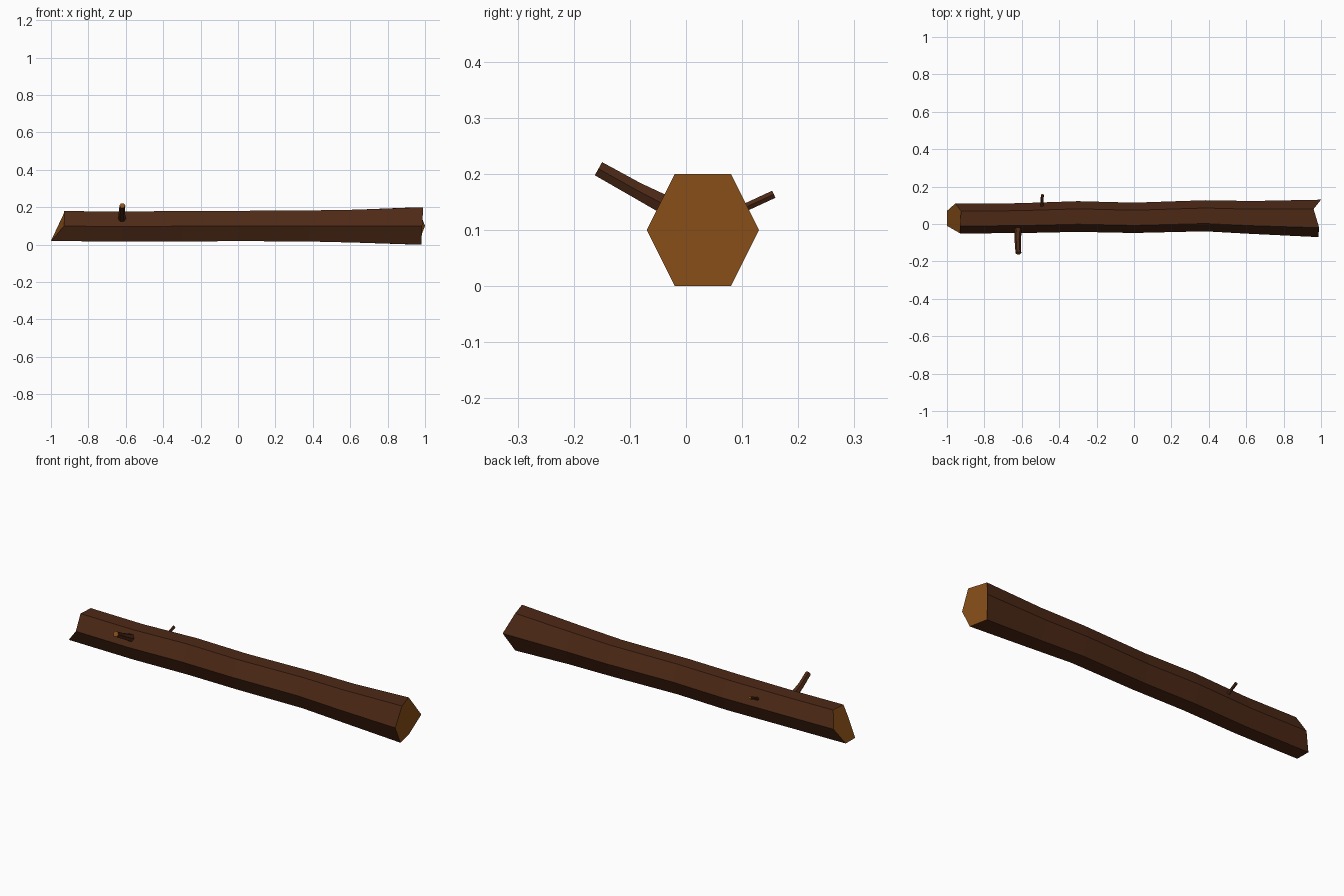
import bpy, bmesh, math
from mathutils import Vector

if "Cube" in bpy.data.objects:
    bpy.data.objects.remove(bpy.data.objects["Cube"])


def material(name, rgb):
    m = bpy.data.materials.new(name)
    m.diffuse_color = (*rgb, 1)
    m.use_nodes = True
    m.node_tree.nodes["Principled BSDF"].inputs["Base Color"].default_value = m.diffuse_color
    return m


bark = material("bark", (0.075, 0.022, 0.008))
wood = material("cut_wood", (0.25, 0.08, 0.01))


def skin(name, rings):
    """Closed flat-faced tube through rings of points, with cut-wood end caps."""
    bm = bmesh.new()
    loops = [[bm.verts.new(p) for p in ring] for ring in rings]
    n = len(loops[0])
    for a, b in zip(loops, loops[1:]):
        for i in range(n):
            j = (i + 1) % n
            bm.faces.new((a[i], a[j], b[j], b[i]))
    for end in (loops[0], loops[-1]):
        bm.faces.new(end).material_index = 1
    bmesh.ops.recalc_face_normals(bm, faces=bm.faces)
    me = bpy.data.meshes.new(name)
    bm.to_mesh(me)
    bm.free()
    me.materials.append(bark)
    me.materials.append(wood)
    ob = bpy.data.objects.new(name, me)
    bpy.context.collection.objects.link(ob)
    return ob


# Six-sided section, counted from the back corner over the top
HEX = [(1, 0), (0.5, 1), (-0.5, 1), (-1, 0), (-0.5, -1), (0.5, -1)]


def log_ring(xs, y, z, r):
    return [(x, y + a * r, z + b * r) for x, (a, b) in zip(xs, HEX)]


# Log: slanted cut on the left, ragged cut on the right, gently wavy between
log_rings = [log_ring((-0.955, -0.925, -0.93, -0.93, -1.0, -1.0), 0.03, 0.10, 0.08)]
for x, y, z, r in [(-0.62, 0.031, 0.096, 0.080), (-0.30, 0.040, 0.099, 0.082),
                   (0.0, 0.033, 0.100, 0.081), (0.38, 0.044, 0.100, 0.083),
                   (0.63, 0.035, 0.099, 0.088)]:
    log_rings.append(log_ring([x] * 6, y, z, r))
log_rings.append(log_ring((1.0, 0.96, 0.99, 0.985, 0.98, 0.96), 0.03, 0.10, 0.10))
skin("log", log_rings)


def branch(name, path, radii):
    pts = [Vector(p) for p in path]
    rings = []
    for i, (p, r) in enumerate(zip(pts, radii)):
        d = (pts[min(i + 1, len(pts) - 1)] - pts[max(i - 1, 0)]).normalized()
        side = Vector((1, 0, 0))
        up = d.cross(side).normalized()
        rings.append([p + side * r * math.cos(k * math.pi / 3)
                      + up * r * math.sin(k * math.pi / 3) for k in range(6)])
    skin(name, rings)


# Broken side twigs
branch("front_twig", [(-0.62, -0.015, 0.133), (-0.62, -0.044, 0.148),
                      (-0.622, -0.088, 0.171), (-0.618, -0.156, 0.209)],
       [0.022, 0.019, 0.0165, 0.0155])
branch("back_twig", [(-0.492, 0.08, 0.127), (-0.492, 0.11, 0.142),
                     (-0.49, 0.1565, 0.1635)],
       [0.010, 0.008, 0.008])
